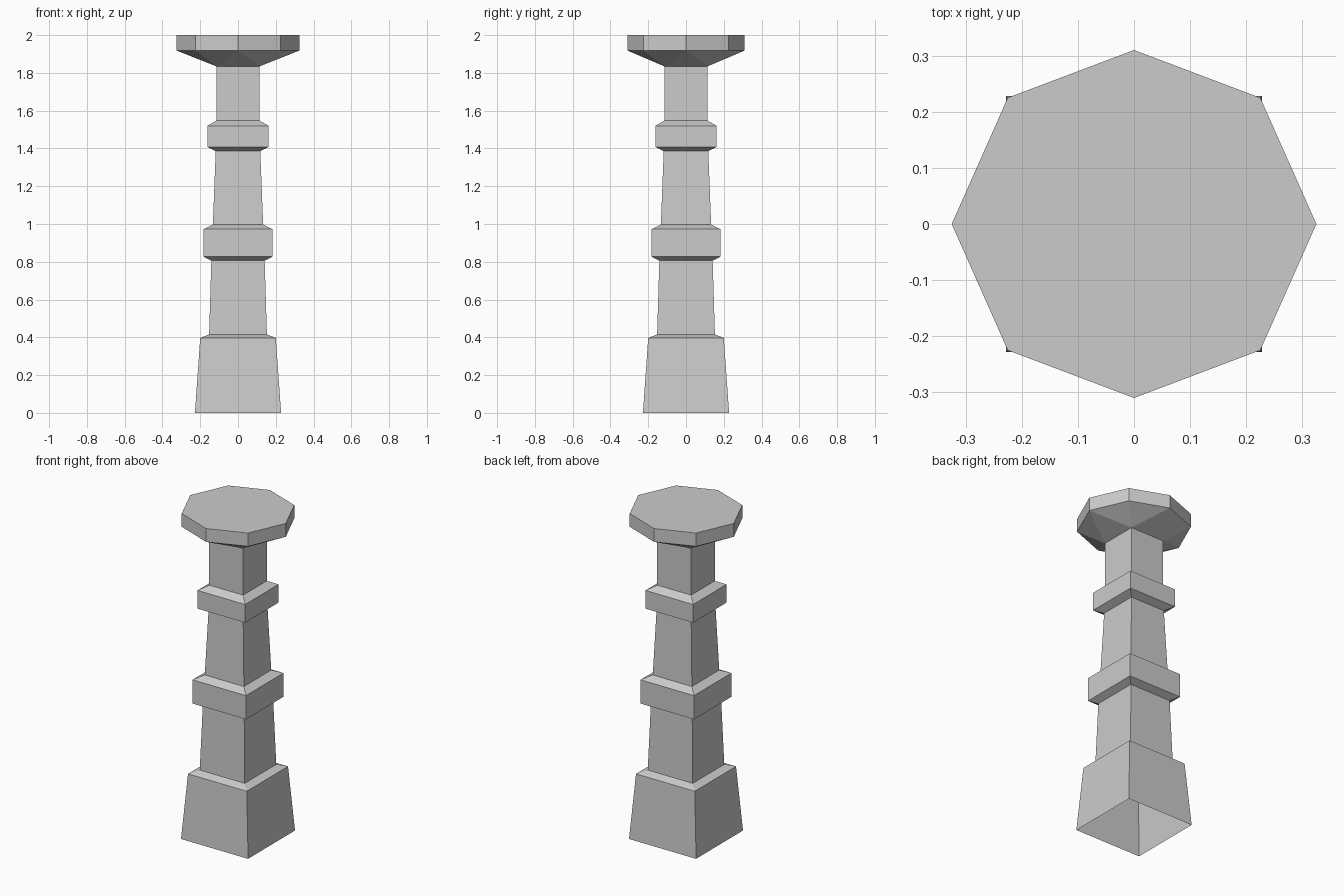
import bpy, bmesh

if "Cube" in bpy.data.objects:
    bpy.data.objects.remove(bpy.data.objects["Cube"], do_unlink=True)

stone = bpy.data.materials.new("grey stone")
stone.use_nodes = True
GREY = (0.6, 0.6, 0.6, 1)
stone.diffuse_color = GREY
stone.node_tree.nodes["Principled BSDF"].inputs["Base Color"].default_value = GREY

CORNERS = ((1, 1), (-1, 1), (-1, -1), (1, -1))


def finish(bm, name):
    mesh = bpy.data.meshes.new(name)
    bm.to_mesh(mesh)
    bm.free()
    mesh.materials.append(stone)
    bpy.context.collection.objects.link(bpy.data.objects.new(name, mesh))


def square_ring(bm, half, z):
    return [bm.verts.new((half * x, half * y, z)) for x, y in CORNERS]


def bridge(bm, low, high):
    n = len(low)
    for i in range(n):
        j = (i + 1) % n
        bm.faces.new((low[i], low[j], high[j], high[i]))


def square_section(name, profile):
    """Open square tube through (half width, height) pairs."""
    bm = bmesh.new()
    rings = [square_ring(bm, half, z) for half, z in profile]
    for low, high in zip(rings, rings[1:]):
        bridge(bm, low, high)
    finish(bm, name)


# Tapered plinth, hollow and open underneath
square_section("plinth", [(0.228, 0), (0.2, 0.397), (0.153, 0.415)])

# Shaft pieces and the two chamfered bands around them
square_section("lower_shaft", [(0.153, 0.415), (0.141, 0.806)])
square_section("lower_band", [(0.141, 0.806), (0.182, 0.827), (0.182, 0.973), (0.133, 0.997)])
square_section("middle_shaft", [(0.133, 0.997), (0.118, 1.386)])
square_section("upper_band", [(0.118, 1.386), (0.162, 1.408), (0.162, 1.52), (0.115, 1.547)])
square_section("upper_shaft", [(0.115, 1.547), (0.115, 1.835)])

# Eight-sided cap flaring out from the square shaft
bm = bmesh.new()
neck = square_ring(bm, 0.115, 1.835)
outline = []
for (cx, cy), (ax, ay) in zip(CORNERS, ((0, 1), (-1, 0), (0, -1), (1, 0))):
    outline += [(0.225 * cx, 0.225 * cy), (0.325 * ax, 0.31 * ay)]
rim_low, rim_high = ([bm.verts.new((x, y, z)) for x, y in outline] for z in (1.918, 2))
bridge(bm, rim_low, rim_high)
bm.faces.new(rim_high)
for i, corner in enumerate(neck):
    following = neck[(i + 1) % 4]
    bm.faces.new((corner, following, rim_low[2 * i + 1]))
    bm.faces.new((corner, rim_low[2 * i + 1], rim_low[2 * i]))
    bm.faces.new((corner, rim_low[2 * i], rim_low[2 * i - 1]))
finish(bm, "cap")
